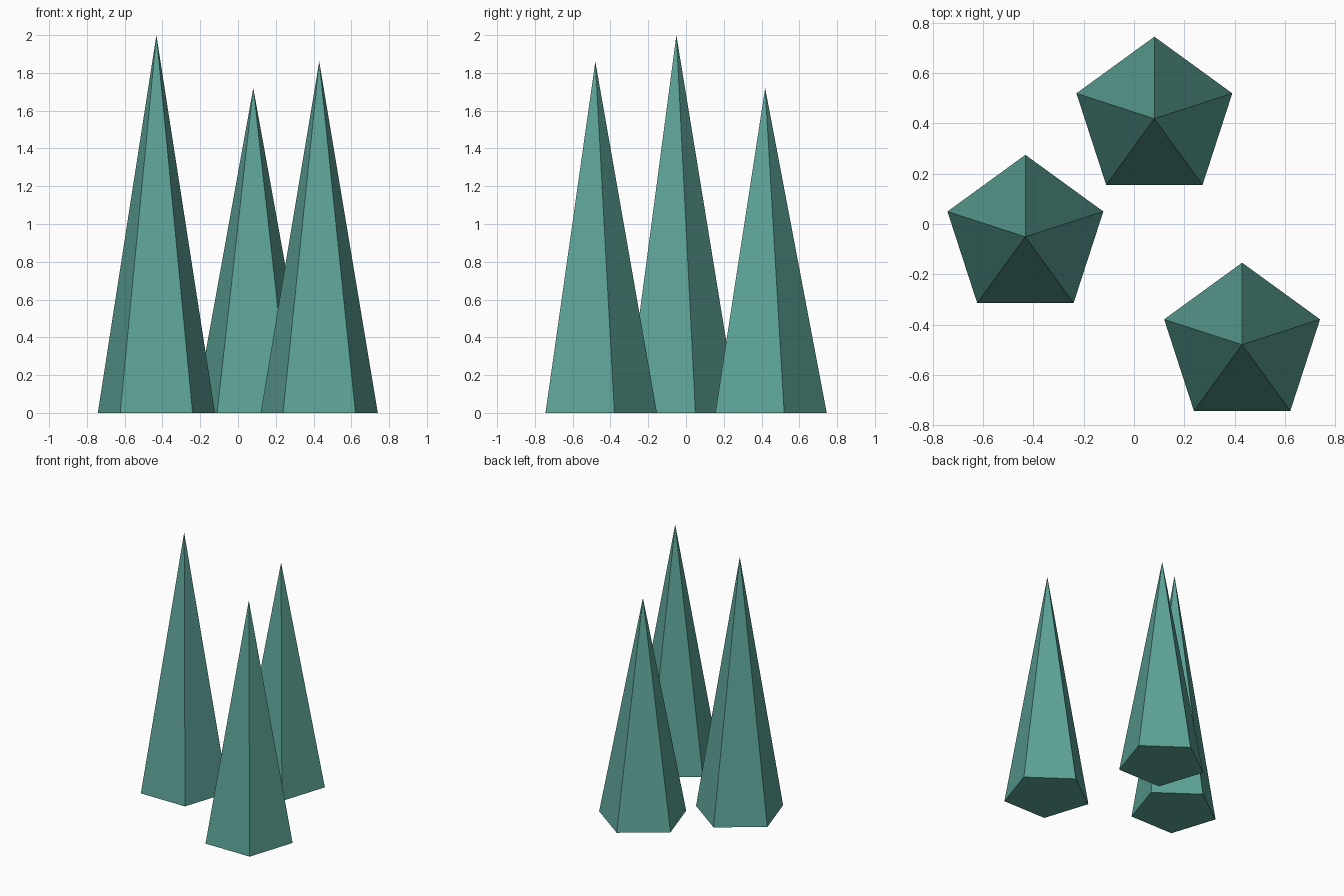
import bpy

cube = bpy.data.objects.get("Cube")
if cube:
    bpy.data.objects.remove(cube, do_unlink=True)

# Teal material shared by every spire
teal = bpy.data.materials.new("teal_green")
teal.use_nodes = True
colour = (0.109, 0.366, 0.309, 1.0)
teal.diffuse_color = colour
teal.node_tree.nodes["Principled BSDF"].inputs["Base Color"].default_value = colour

RADIUS = 0.326


def spire(name, x, y, height):
    """Five-sided pyramid standing on the ground, one corner to the back."""
    bpy.ops.mesh.primitive_cone_add(vertices=5, radius1=RADIUS, radius2=0,
                                    depth=height, location=(x, y, height / 2))
    obj = bpy.context.object
    obj.name = name
    obj.data.materials.append(teal)
    return obj


# Three spires of different heights
spire("tall_spire", -0.432, -0.051, 2.0)
spire("front_spire", 0.43, -0.48, 1.86)
spire("back_spire", 0.081, 0.419, 1.72)
